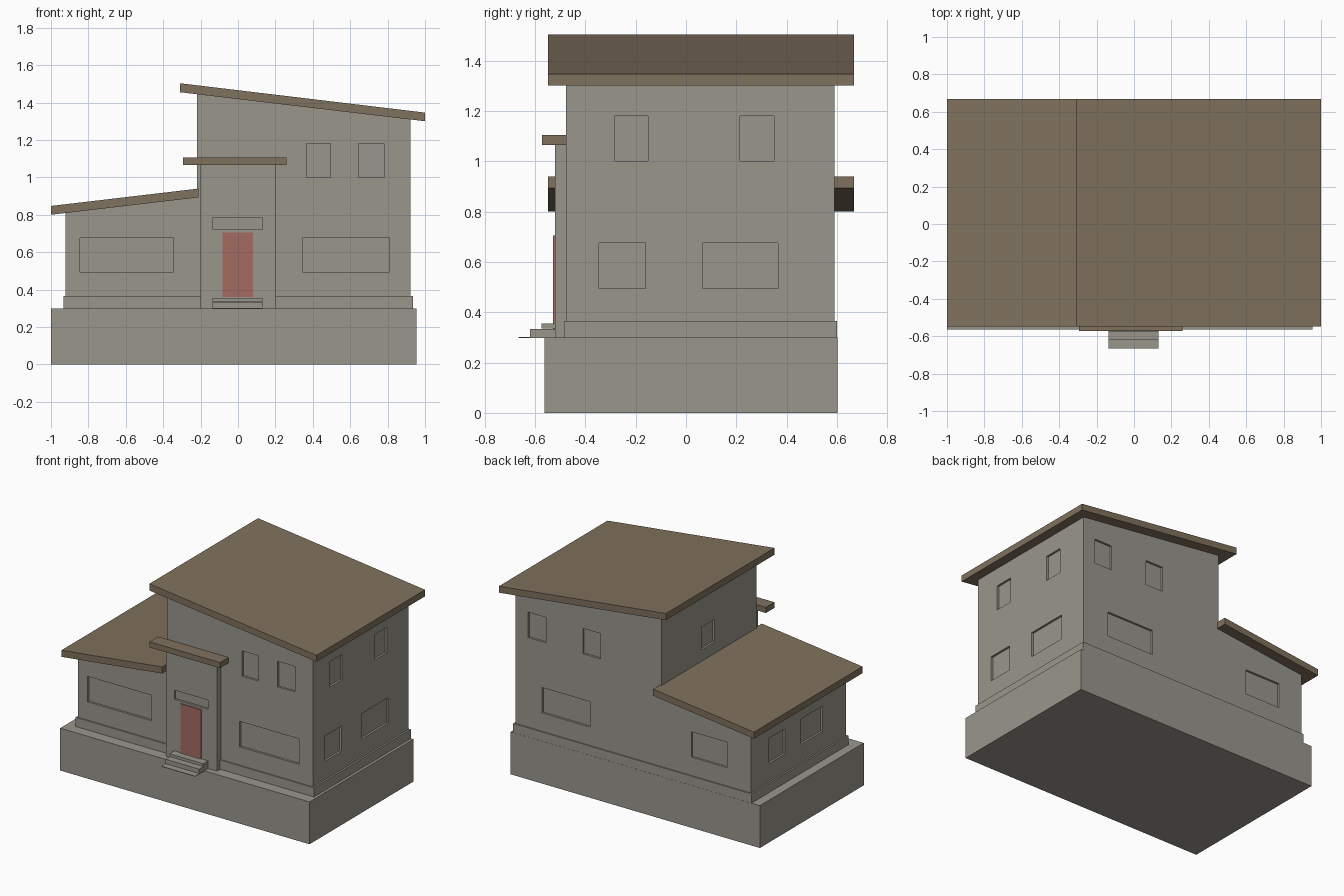
import bpy
import bmesh

cube = bpy.data.objects.get("Cube")
if cube:
    bpy.data.objects.remove(cube, do_unlink=True)


def material(name, rgb):
    m = bpy.data.materials.new(name)
    m.use_nodes = True
    m.diffuse_color = (*rgb, 1)
    m.node_tree.nodes["Principled BSDF"].inputs["Base Color"].default_value = (*rgb, 1)
    return m


STONE = material("warm grey stone", (0.32, 0.305, 0.265))
ROOF = material("brown roof", (0.215, 0.165, 0.11))
DOOR = material("faded red", (0.37, 0.145, 0.12))


def prism(name, profile, y0, y1, mat):
    """Extrude an (x, z) outline along y."""
    bm = bmesh.new()
    face = bm.faces.new([bm.verts.new((x, y0, z)) for x, z in profile])
    ext = bmesh.ops.extrude_face_region(bm, geom=[face])
    moved = [v for v in ext["geom"] if isinstance(v, bmesh.types.BMVert)]
    bmesh.ops.translate(bm, verts=moved, vec=(0, y1 - y0, 0))
    bmesh.ops.recalc_face_normals(bm, faces=bm.faces[:])
    mesh = bpy.data.meshes.new(name)
    bm.to_mesh(mesh)
    bm.free()
    mesh.materials.append(mat)
    obj = bpy.data.objects.new(name, mesh)
    bpy.context.collection.objects.link(obj)
    return obj


def box(name, x0, x1, y0, y1, z0, z1, mat=STONE):
    return prism(name, [(x0, z0), (x1, z0), (x1, z1), (x0, z1)], y0, y1, mat)


def recess(wall, axis, plane, openings, depth=0.015):
    """Sink shallow rectangular openings (start, end, bottom, top) into a wall."""
    for a, b, z0, z1 in openings:
        if axis == "y":
            cut = box("cutter", a, b, plane - depth, plane + depth, z0, z1)
        else:
            cut = box("cutter", plane - depth, plane + depth, a, b, z0, z1)
        cut.hide_render = True
        mod = wall.modifiers.new("recess", "BOOLEAN")
        mod.operation, mod.solver, mod.object = "DIFFERENCE", "EXACT", cut
        bpy.context.view_layer.objects.active = wall
        bpy.ops.object.modifier_apply(modifier=mod.name)
        bpy.data.objects.remove(cut, do_unlink=True)


FRONT, BACK = -0.476, 0.591
LOW, LOW_TOP = 0.495, 0.675
HIGH, HIGH_TOP = 1.0, 1.18

# Foundation and plinth
box("foundation", -1, 0.955, -0.563, 0.601, 0, 0.3)
box("plinth", -0.934, 0.935, -0.485, 0.6, 0.3, 0.365)

# Two-storey block
tall = prism("tall_block", [(-0.22, 0.3), (0.922, 0.3), (0.922, 1.315), (-0.22, 1.45)],
             FRONT, BACK, STONE)
recess(tall, "y", FRONT, [(0.345, 0.81, LOW, LOW_TOP),
                          (0.365, 0.495, HIGH, HIGH_TOP), (0.645, 0.78, HIGH, HIGH_TOP)])
recess(tall, "y", BACK, [(0.34, 0.715, LOW, LOW_TOP),
                         (0.255, 0.395, HIGH, HIGH_TOP), (0.685, 0.825, HIGH, HIGH_TOP)])
recess(tall, "x", 0.922, [(-0.345, -0.16, LOW, LOW_TOP), (0.065, 0.365, LOW, LOW_TOP),
                          (-0.285, -0.15, HIGH, HIGH_TOP), (0.215, 0.35, HIGH, HIGH_TOP)])
recess(tall, "x", -0.22, [(-0.005, 0.14, HIGH + 0.02, HIGH_TOP)])

# Single-storey wing
wing = prism("low_wing", [(-0.922, 0.3), (-0.22, 0.3), (-0.22, 0.9), (-0.922, 0.817)],
             FRONT, BACK, STONE)
recess(wing, "y", FRONT, [(-0.845, -0.345, LOW, LOW_TOP)])
recess(wing, "y", BACK, [(-0.735, -0.455, LOW, LOW_TOP)])
recess(wing, "x", -0.922, [(0.208, 0.388, LOW, LOW_TOP), (-0.21, 0.03, LOW, LOW_TOP)])

# Sloped roofs
prism("tall_roof", [(-0.31, 1.455), (1, 1.3), (1, 1.346), (-0.31, 1.503)], -0.549, 0.667, ROOF)
prism("low_roof", [(-1, 0.8), (-0.21, 0.893), (-0.21, 0.94), (-1, 0.847)], -0.549, 0.667, ROOF)

# Entrance bay with transom, canopy and door
bay = box("entrance_bay", -0.2, 0.2, -0.521, -0.46, 0.3, 1.066)
recess(bay, "y", -0.521, [(-0.135, 0.13, 0.72, 0.785)])
box("canopy", -0.293, 0.258, -0.572, FRONT, 1.065, 1.105, ROOF)
box("door", -0.082, 0.08, -0.528, -0.515, 0.36, 0.705, DOOR)
box("door_sill", -0.082, 0.08, -0.528, -0.515, 0.3, 0.36)

# Entrance steps, each reaching further out and lower
for i, (reach, bottom, top) in enumerate([(-0.575, 0.335, 0.355), (-0.62, 0.302, 0.334),
                                          (-0.665, 0.297, 0.301)]):
    box(f"step_{i + 1}", -0.135, 0.13, reach, -0.52, bottom, top)
